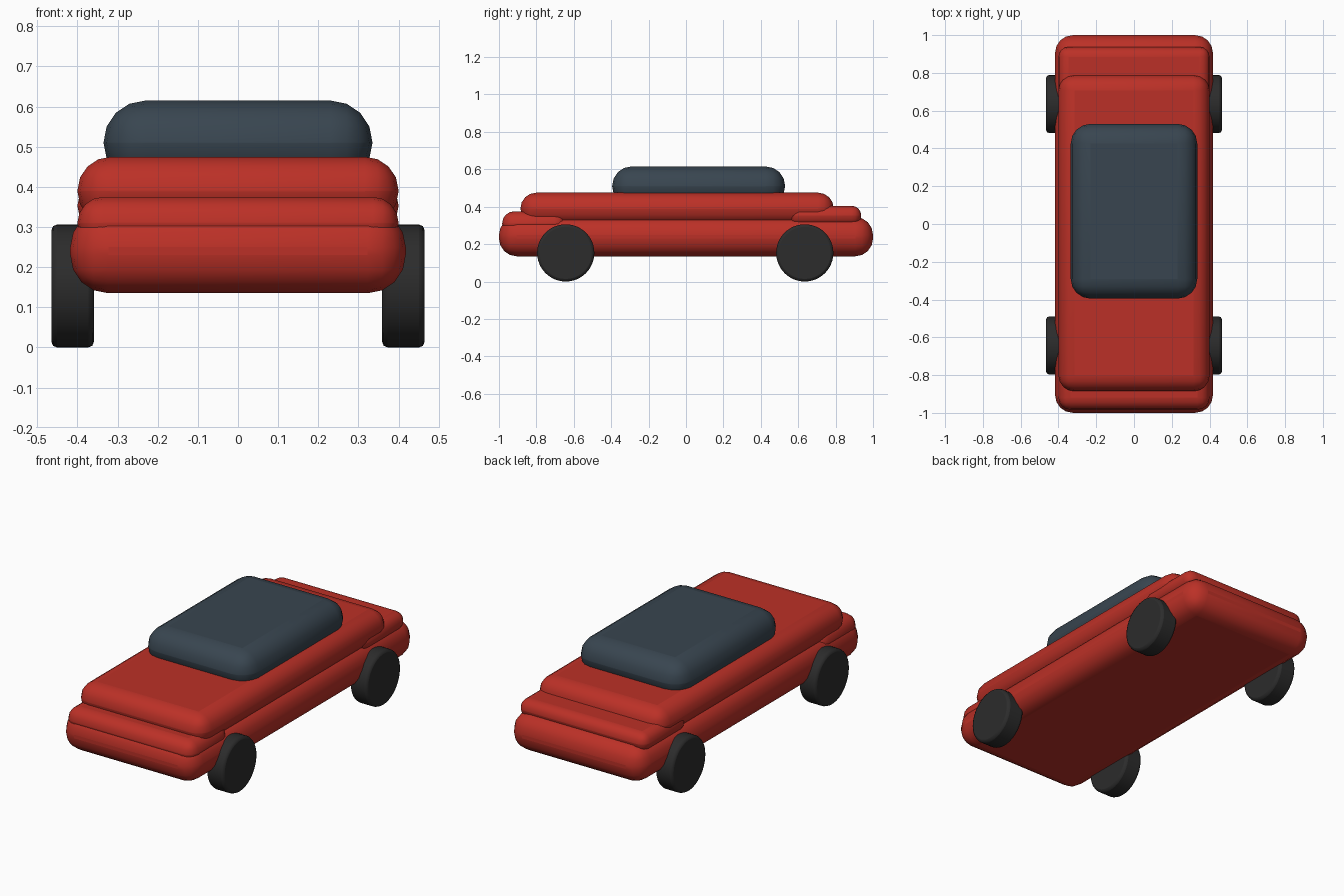
import bpy
from math import pi, radians

if "Cube" in bpy.data.objects:
    bpy.data.objects.remove(bpy.data.objects["Cube"])


def material(name, rgb):
    m = bpy.data.materials.new(name)
    m.diffuse_color = (*rgb, 1)
    m.use_nodes = True
    m.node_tree.nodes["Principled BSDF"].inputs["Base Color"].default_value = m.diffuse_color
    return m


RED = material("red_paint", (0.50, 0.03, 0.02))
GLASS = material("dark_glass", (0.04, 0.06, 0.08))
RUBBER = material("black_rubber", (0.025, 0.025, 0.025))


def finish(ob, name, mat, radius, segments):
    ob.name = name
    ob.data.materials.append(mat)
    bevel = ob.modifiers.new("rounding", 'BEVEL')
    bevel.width = radius
    bevel.segments = segments
    bevel.limit_method = 'ANGLE'
    bevel.angle_limit = radians(40)
    bpy.ops.object.shade_smooth_by_angle(angle=radians(35))


def rounded_box(name, half_width, y, z, radius, mat):
    bpy.ops.mesh.primitive_cube_add(
        size=1, location=(0, (y[0] + y[1]) / 2, (z[0] + z[1]) / 2))
    ob = bpy.context.object
    ob.scale = (2 * half_width, y[1] - y[0], z[1] - z[0])
    bpy.ops.object.transform_apply(location=False, rotation=False, scale=True)
    finish(ob, name, mat, radius, 4)


# Stacked body shells
rounded_box("lower_body", 0.418, (-1.0, 1.0), (0.135, 0.345), 0.095, RED)
rounded_box("upper_body", 0.40, (-0.885, 0.79), (0.305, 0.475), 0.084, RED)
rounded_box("front_hood", 0.40, (-0.983, -0.64), (0.245, 0.375), 0.064, RED)
rounded_box("rear_deck", 0.40, (0.55, 0.937), (0.30, 0.405), 0.052, RED)

# Glass cabin
rounded_box("cabin", 0.335, (-0.395, 0.53), (0.405, 0.615), 0.104, GLASS)

# Four wheels
for side, sx in (("left", -1), ("right", 1)):
    for end, y in (("front", -0.643), ("rear", 0.635)):
        bpy.ops.mesh.primitive_cylinder_add(
            vertices=48, radius=0.153, depth=0.106,
            location=(sx * 0.412, y, 0.153), rotation=(0, pi / 2, 0))
        finish(bpy.context.object, f"{end}_{side}_wheel", RUBBER, 0.014, 2)
